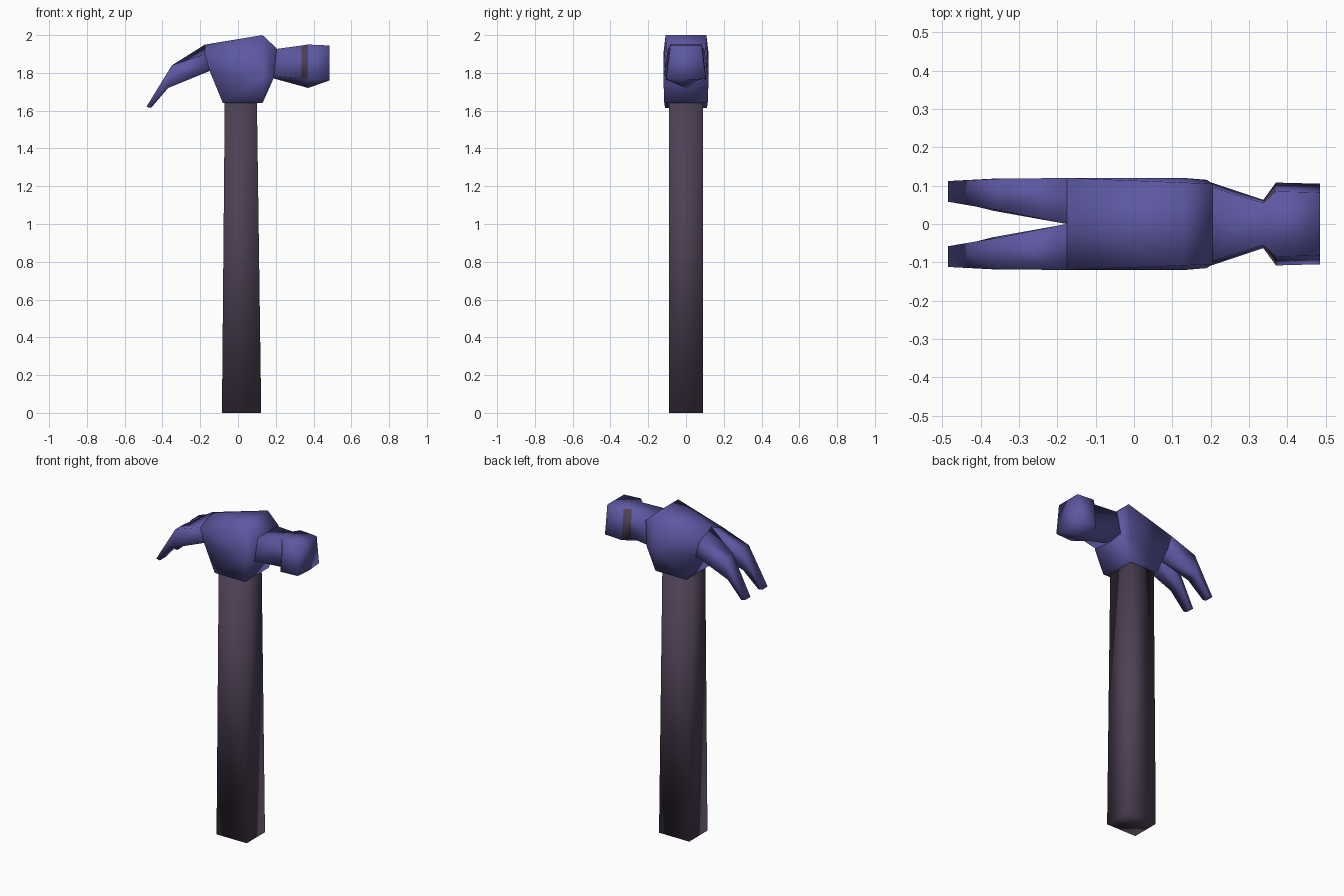
import bpy, bmesh
from mathutils import Vector

if "Cube" in bpy.data.objects:
    bpy.data.objects.remove(bpy.data.objects["Cube"])


def material(name, rgb):
    m = bpy.data.materials.new(name)
    m.diffuse_color = (*rgb, 1)
    m.use_nodes = True
    m.node_tree.nodes["Principled BSDF"].inputs["Base Color"].default_value = m.diffuse_color
    return m


STEEL = material("blue steel", (0.108, 0.097, 0.36))
GRIP = material("dark plum grip", (0.075, 0.052, 0.09))


def finish(bm, name, mats):
    bmesh.ops.recalc_face_normals(bm, faces=bm.faces)
    for f in bm.faces:
        f.smooth = True
    me = bpy.data.meshes.new(name)
    bm.to_mesh(me)
    bm.free()
    for m in mats:
        me.materials.append(m)
    ob = bpy.data.objects.new(name, me)
    bpy.context.collection.objects.link(ob)
    return ob


def loft(bm, sections):
    """Skin a list of equal-length point rings and cap both ends."""
    rings = [[bm.verts.new(p) for p in s] for s in sections]
    n = len(rings[0])
    for a, b in zip(rings, rings[1:]):
        for i in range(n):
            j = (i + 1) % n
            bm.faces.new((a[i], a[j], b[j], b[i]))
    bm.faces.new(rings[0])
    bm.faces.new(rings[-1])


# Handle: tapered four-sided bar
bm = bmesh.new()
loft(bm, [[(x0, -0.09, z), (x1, -0.09, z), (x1, 0.09, z), (x0, 0.09, z)]
          for x0, x1, z in ((-0.085, 0.123, 0), (-0.07, 0.10, 1.66))])
finish(bm, "handle", [GRIP])

# Head block: convex hull of its mirrored corners plus the claw ridge point
bm = bmesh.new()
corners = [(-0.08, 0.115, 1.64), (0.13, 0.115, 1.64), (0.19, 0.115, 1.775),
           (0.205, 0.105, 1.93), (0.13, 0.108, 2.0), (-0.175, 0.12, 1.90),
           (-0.15, 0.12, 1.81), (0.13, 0.12, 1.78)]
for x, y, z in corners:
    for s in (-1, 1):
        bm.verts.new((x, s * y, z))
bm.verts.new((-0.175, 0, 1.95))
bmesh.ops.convex_hull(bm, input=bm.verts)
finish(bm, "head_block", [STEEL])

# Claws: two prongs bending down from the block
for side, s in (("front", -1), ("back", 1)):
    bm = bmesh.new()
    # each row: top x, top outer z, top inner z, bottom x, bottom z, inner y, outer y
    rows = [(-0.175, 1.90, 1.95, -0.15, 1.81, 0.0, 0.12),
            (-0.35, 1.84, 1.84, -0.37, 1.72, 0.035, 0.118),
            (-0.485, 1.62, 1.62, -0.46, 1.615, 0.058, 0.112)]
    loft(bm, [[(xt, s * yo, zo), (xt, s * yi, zi), (xb, s * yi, zb), (xb, s * yo, zb)]
              for xt, zo, zi, xb, zb, yi, yo in rows])
    finish(bm, side + "_claw", [STEEL])

# Neck and striking face: five-sided sections along x
bm = bmesh.new()
rows = [(0.19, 0.10, 1.925, 0.112, 1.785, 1.77),
        (0.337, 0.055, 1.945, 0.063, 1.77, 1.73),
        (0.37, 0.085, 1.95, 0.108, 1.765, 1.72),
        (0.485, 0.082, 1.945, 0.105, 1.768, 1.76)]
loft(bm, [[(x, -yt, zt), (x, yt, zt), (x, yb, zb), (x, 0, zp), (x, -yb, zb)]
          for x, yt, zt, yb, zb, zp in rows])
# dark band on the side faces of the step behind the striking face
for f in bm.faces:
    c = f.calc_center_median()
    if 0.34 < c.x < 0.365 and abs(c.y) > 0.06:
        f.material_index = 1
finish(bm, "striking_face", [STEEL, GRIP])
